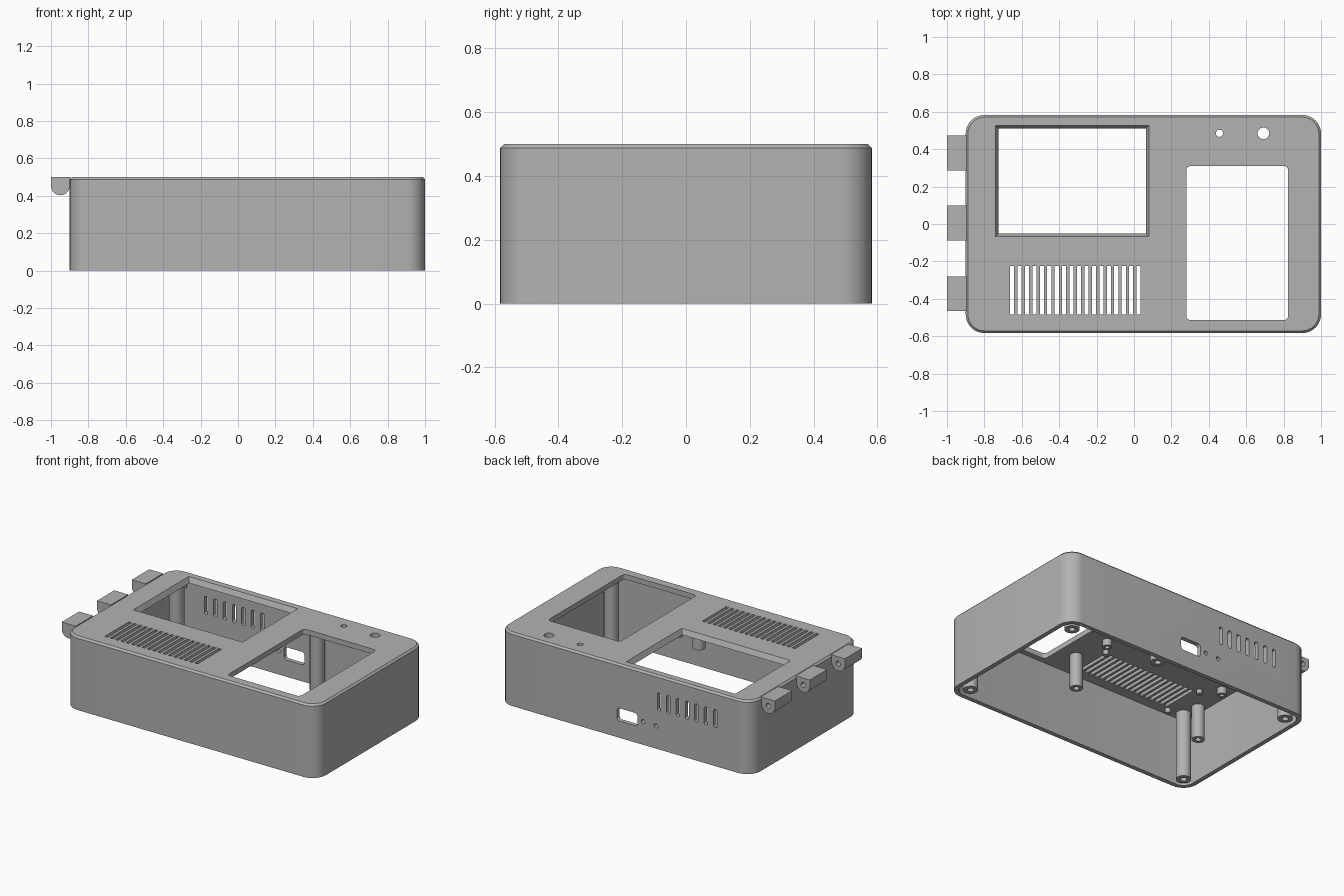
import bpy, bmesh, math
from mathutils import Vector

if "Cube" in bpy.data.objects:
    bpy.data.objects.remove(bpy.data.objects["Cube"])

grey = bpy.data.materials.new("plain_grey")
grey.diffuse_color = (0.45, 0.45, 0.45, 1)
grey.use_nodes = True
grey.node_tree.nodes["Principled BSDF"].inputs["Base Color"].default_value = grey.diffuse_color

TOP, WALL, PLATE = 0.5, 0.03, 0.035
UNDER = TOP - PLATE


def rounded(cx, cy, w, h, r, n=8):
    """Outline of a rounded rectangle; r = 0 keeps four plain corners."""
    if r == 0:
        return [(cx + a * w / 2, cy + b * h / 2) for a, b in ((1, 1), (-1, 1), (-1, -1), (1, -1))]
    pts = []
    for k, (a, b) in enumerate(((1, 1), (-1, 1), (-1, -1), (1, -1))):
        for i in range(n + 1):
            t = math.pi / 2 * (k + i / n)
            pts.append((cx + a * (w / 2 - r) + r * math.cos(t),
                        cy + b * (h / 2 - r) + r * math.sin(t)))
    return pts


def circle(cx, cy, r, n=32):
    return [(cx + r * math.cos(2 * math.pi * i / n), cy + r * math.sin(2 * math.pi * i / n))
            for i in range(n)]


def loft(rings, axis="z", bm=None):
    """Join (outline, offset) rings into a closed solid along z or y."""
    bm = bm or bmesh.new()
    loops = []
    for pts, d in rings:
        loops.append([bm.verts.new((p, q, d) if axis == "z" else (p, d, q)) for p, q in pts])
    n = len(loops[0])
    faces = [bm.faces.new(loops[0]), bm.faces.new(loops[-1])]
    for a, b in zip(loops, loops[1:]):
        for i in range(n):
            j = (i + 1) % n
            faces.append(bm.faces.new((a[i], a[j], b[j], b[i])))
    bmesh.ops.recalc_face_normals(bm, faces=faces)
    return bm


def make(name, bm):
    me = bpy.data.meshes.new(name)
    bm.to_mesh(me)
    bm.free()
    ob = bpy.data.objects.new(name, me)
    bpy.context.collection.objects.link(ob)
    me.materials.append(grey)
    return ob


def activate(ob):
    bpy.ops.object.select_all(action="DESELECT")
    ob.select_set(True)
    bpy.context.view_layer.objects.active = ob


def smooth(ob):
    activate(ob)
    bpy.ops.object.shade_smooth_by_angle(angle=math.radians(30))


def cut(ob, bm):
    cutter = make("cutter", bm)
    cutter.hide_render = True
    mod = ob.modifiers.new("cut", "BOOLEAN")
    mod.operation, mod.solver, mod.object = "DIFFERENCE", "EXACT", cutter
    activate(ob)
    bpy.ops.object.modifier_apply(modifier=mod.name)
    bpy.data.objects.remove(cutter)


# Shell: rounded box with a chamfered top edge, hollow and open below
CX, W, D, R = 0.05, 1.9, 1.166, 0.1
CH = 0.012
full = rounded(CX, 0, W, D, R)
shell = make("case_shell", loft([(full, 0), (full, TOP - CH),
                                 (rounded(CX, 0, W - 2 * CH, D - 2 * CH, R - CH), TOP)]))
inner = rounded(CX, 0, W - 2 * WALL, D - 2 * WALL, R - WALL)
cut(shell, loft([(inner, -0.1), (inner, UNDER)]))

# Openings in the top plate
holes = bmesh.new()


def through_top(pts):
    loft([(pts, 0.43), (pts, 0.6)], bm=holes)


# display window with sloped edges
for_slope = 0.016 / PLATE
rings = []
for z in (0.44, 0.52):
    grow = 2 * for_slope * (z - TOP)
    rings.append((rounded(-0.33, 0.23, 0.82 + grow, 0.595 + grow, 0), z))
loft(rings, bm=holes)
# keypad opening, two round holes, vent slots
through_top(rounded(0.552, -0.102, 0.545, 0.825, 0.025))
through_top(circle(0.457, 0.485, 0.019))
through_top(circle(0.692, 0.485, 0.031))
for i in range(18):
    through_top(rounded(-0.652 + i * 0.0398, -0.355, 0.022, 0.26, 0))


# Openings in the back wall
def through_back(pts):
    loft([(pts, 0.5), (pts, 0.7)], axis="y", bm=holes)


through_back(rounded(0.035, 0.157, 0.155, 0.088, 0.02))
through_back(circle(-0.085, 0.157, 0.014))
through_back(circle(-0.182, 0.153, 0.014))
for i in range(7):
    through_back(rounded(-0.205 - i * 0.0705, 0.323, 0.026, 0.122, 0.01, 4))
cut(shell, holes)
smooth(shell)

# Hinge knuckles: flat top, round bottom, pin hole
profile = [(-0.895, TOP), (-1.0, TOP)]
for i in range(17):
    t = math.pi * (1 + i / 16)
    profile.append((-0.95 + 0.05 * math.cos(t), 0.453 + 0.05 * math.sin(t)))
profile.append((-0.895, 0.453))
for i, y in enumerate((-0.373, 0.005, 0.38)):
    knuckle = make(f"hinge_knuckle_{i + 1}",
                   loft([(profile, y - 0.093), (profile, y + 0.093)], axis="y"))
    pin = circle(-0.95, 0.453, 0.017, 20)
    cut(knuckle, loft([(pin, y - 0.01), (pin, y + 0.2)], axis="y"))
    smooth(knuckle)


# Posts hanging from the plate, each with a screw hole in its end
def post(name, x, y, r, end, hole, depth):
    rings = [(circle(x, y, r), UNDER + 0.01), (circle(x, y, r), end)]
    if hole:
        rings += [(circle(x, y, hole), end), (circle(x, y, hole), end + depth)]
    smooth(make(name, loft(rings)))


for x in (-0.8, 0.9):
    for y in (-0.483, 0.483):
        post("corner_post", x, y, 0.047, 0.002, 0.02, 0.15)
post("back_post", 0.24, 0.51, 0.047, 0.002, 0.02, 0.15)
for x in (-0.815, 0.157):
    post("board_post", x, -0.362, 0.04, 0.235, 0.018, 0.1)
for x in (-0.785, 0.13):
    for y in (-0.1, 0.52):
        post("display_boss", x, y, 0.03, 0.42, 0.014, 0.03)
for x in (-0.69, 0.055):
    for y in (-0.2, -0.5):
        post("vent_peg", x, y, 0.018, 0.435, 0, 0)
